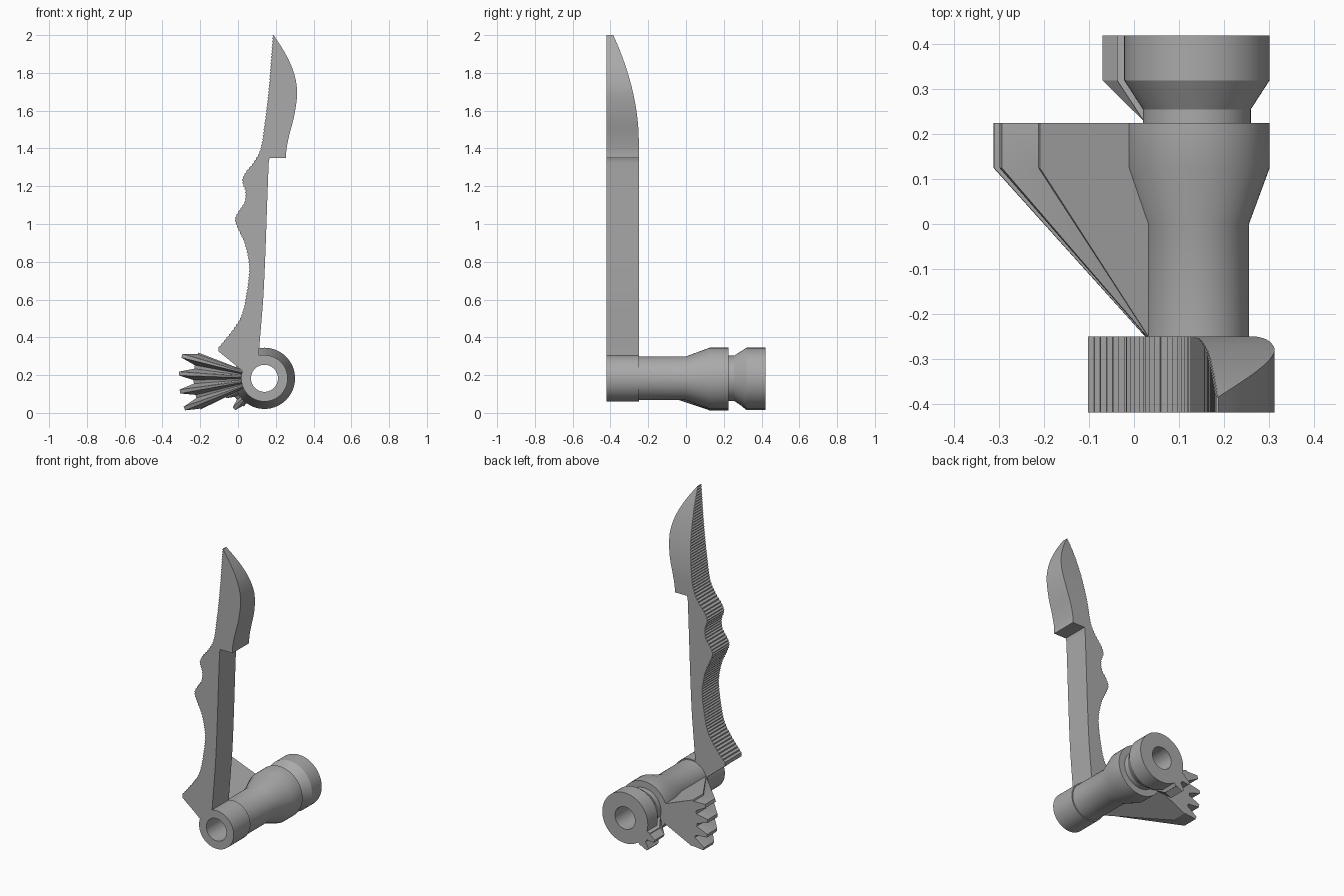
import bpy, bmesh, math

if "Cube" in bpy.data.objects:
    bpy.data.objects.remove(bpy.data.objects["Cube"])

AX, AZ = 0.14, 0.183      # axis of the tube
FRONT, BACK = -0.42, -0.25  # thickness of the blade

grey = bpy.data.materials.new("plain grey")
grey.use_nodes = True
grey.diffuse_color = (0.4, 0.4, 0.4, 1)
grey.node_tree.nodes["Principled BSDF"].inputs["Base Color"].default_value = (0.4, 0.4, 0.4, 1)


def finish(name, bm):
    bmesh.ops.remove_doubles(bm, verts=bm.verts, dist=1e-5)
    bmesh.ops.recalc_face_normals(bm, faces=bm.faces)
    mesh = bpy.data.meshes.new(name)
    bm.to_mesh(mesh)
    bm.free()
    mesh.materials.append(grey)
    obj = bpy.data.objects.new(name, mesh)
    bpy.context.collection.objects.link(obj)
    bpy.ops.object.select_all(action='DESELECT')
    obj.select_set(True)
    bpy.context.view_layer.objects.active = obj
    bpy.ops.object.shade_smooth_by_angle(angle=math.radians(25))
    return obj


def loft(name, rings, cyclic=False):
    """Join rings of equal length; close with caps, or join last to first."""
    bm = bmesh.new()
    loops = [[bm.verts.new(p) for p in ring] for ring in rings]
    n = len(loops[0])
    pairs = list(zip(loops, loops[1:]))
    if cyclic:
        pairs.append((loops[-1], loops[0]))
    else:
        bm.faces.new(loops[0])
        bm.faces.new(loops[-1])
    for a, b in pairs:
        for i in range(n):
            j = (i + 1) % n
            bm.faces.new((a[i], a[j], b[j], b[i]))
    return finish(name, bm)


def polar(r, deg, y):
    a = math.radians(deg)
    return (AX - r * math.cos(a), y, AZ + r * math.sin(a))


def curve(points, z):
    """Smooth x for a given z through (z, x) points."""
    last = len(points) - 1
    k = 0
    while k < last - 1 and z > points[k + 1][0]:
        k += 1

    def slope(i):
        a, b = points[max(i - 1, 0)], points[min(i + 1, last)]
        return (b[1] - a[1]) / (b[0] - a[0])
    (z0, x0), (z1, x1) = points[k], points[k + 1]
    h = z1 - z0
    t = min(max((z - z0) / h, 0), 1)
    s = t * t * (3 - 2 * t)
    return (x0 + (x1 - x0) * s + h * slope(k) * t * (1 - t) ** 2
            - h * slope(k + 1) * t * t * (1 - t))


# Hollow tube with a flared shoulder, a neck and a flared end
section = [(0.0715, -0.42), (0.123, -0.42), (0.123, -0.25), (0.116, -0.25),
           (0.116, 0.0), (0.162, 0.125), (0.162, 0.225), (0.12, 0.225),
           (0.12, 0.255), (0.162, 0.32), (0.162, 0.42), (0.0715, 0.42)]
SIDES = 64
loft("tube", [[polar(r, 360 * i / SIDES, y) for r, y in section]
              for i in range(SIDES)], cyclic=True)


# Toothed fins, tapering towards the front down to the tube wall
def fin(name, low, high, teeth, root, tip, base_half, tip_half, inner, start, mid, end):
    outline = [(root, high)]
    for a in teeth:
        outline += [(root, a + base_half), (tip, a + tip_half),
                    (tip, a - tip_half), (root, a - base_half)]
    outline.append((root, low))
    hub = [(0.09, low), (0.09, (low + high) / 2), (0.09, high)]

    def ring(y, shrink):
        return [polar(inner if shrink else r, a, y) for r, a in outline] + \
               [polar(r, a, y) for r, a in hub]
    loft(name, [ring(start, True), ring(mid, False), ring(end, False)])


fin("large_toothed_fin", -26, 21.3, (15.3, 3.2, -8.9, -20.7), 0.375, 0.453,
    4.6, 1.3, 0.116, BACK, 0.125, 0.225)
fin("small_toothed_fin", -54, -16, (-25, -45), 0.185, 0.228,
    7, 2.5, 0.12, 0.225, 0.32, 0.42)

# Blade with a wavy serrated spine, a straight grip edge and a curved belly
spine = [(0.35, -0.102), (0.43, -0.037), (0.51, 0.014), (0.627, 0.042), (0.75, 0.057),
         (0.81, 0.053), (0.90, 0.032), (0.97, 0.0), (1.024, -0.018), (1.066, 0.0),
         (1.11, 0.03), (1.17, 0.037), (1.23, 0.02), (1.278, 0.042), (1.325, 0.08),
         (1.394, 0.116), (1.525, 0.138), (1.71, 0.16), (1.90, 0.175), (2.0, 0.182)]
grip = [(0.35, 0.113), (0.665, 0.137), (1.33, 0.163), (1.35, 0.168)]
belly = [(1.35, 0.255), (1.39, 0.256), (1.465, 0.27), (1.565, 0.296), (1.66, 0.311),
         (1.72, 0.312), (1.80, 0.296), (1.875, 0.265), (1.94, 0.228), (2.0, 0.188)]

rows = [(0.22, 0.025, 0.06), (0.26, -0.022, 0.108), (0.325, -0.102, 0.111)]
STEPS, SHOULDER = 198, 120
for i in range(STEPS + 1):
    z = 0.35 + 1.65 * i / STEPS
    left = curve(spine, z) + (0.006 if i % 2 else 0)
    if i <= SHOULDER:
        rows.append((z, left, curve(grip, z)))
    if i >= SHOULDER:
        rows.append((z, left, curve(belly, z)))


def back_of(z):
    return BACK - 0.135 * (max(z - 1.44, 0) / 0.56) ** 1.9


bm = bmesh.new()
levels = [[bm.verts.new(p) for p in ((l, FRONT, z), (r, FRONT, z),
                                     (r, back_of(z), z), (l, back_of(z), z))]
          for z, l, r in rows]
bm.faces.new(levels[0])
bm.faces.new(levels[-1])
for a, b in zip(levels, levels[1:]):
    for i in range(4):
        j = (i + 1) % 4
        bm.faces.new((a[i], a[j], b[j], b[i]))
finish("serrated_blade", bm)
